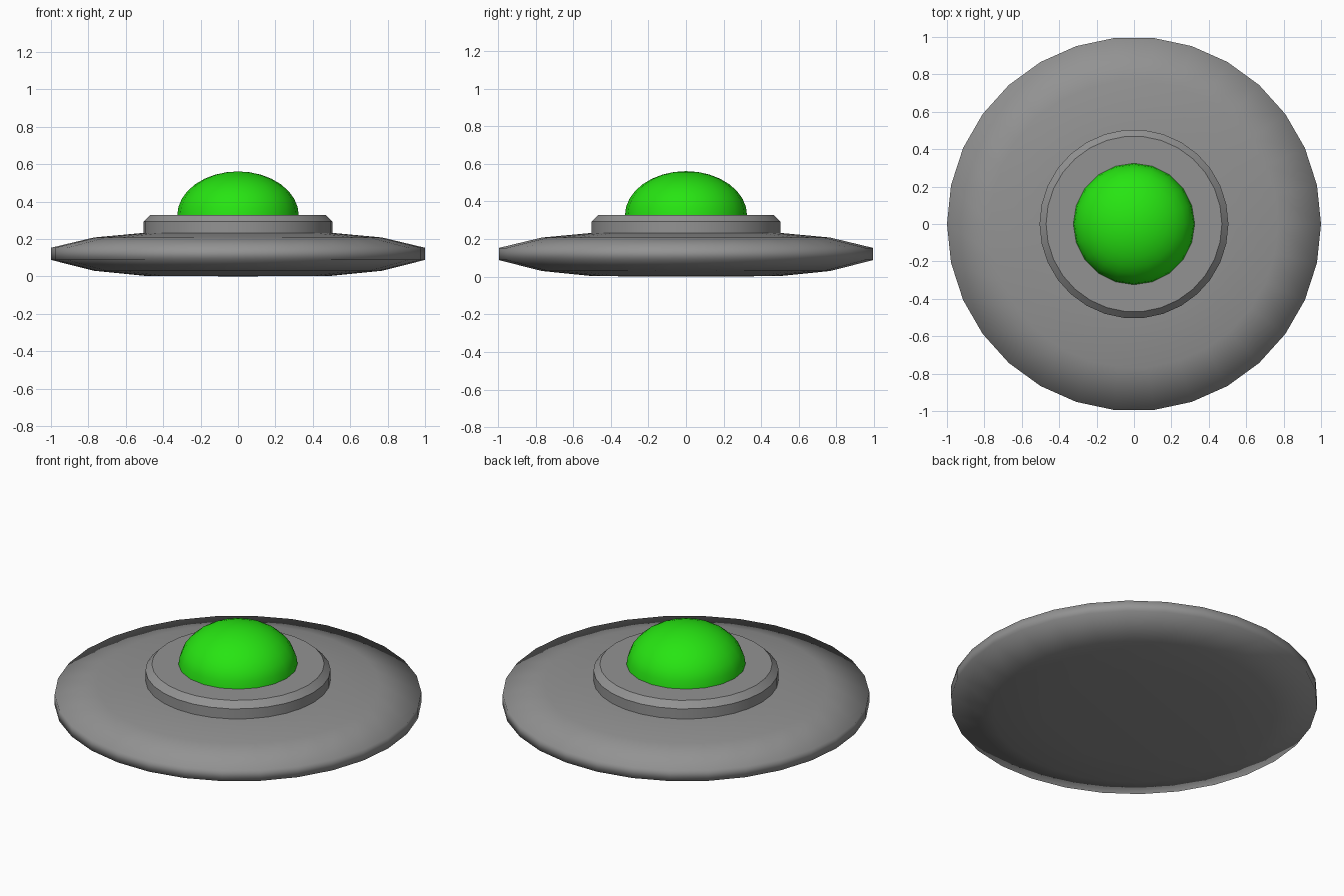
import bpy, bmesh, math

if "Cube" in bpy.data.objects:
    bpy.data.objects.remove(bpy.data.objects["Cube"])


def material(name, rgb):
    m = bpy.data.materials.new(name)
    m.diffuse_color = (*rgb, 1)
    m.use_nodes = True
    m.node_tree.nodes["Principled BSDF"].inputs["Base Color"].default_value = m.diffuse_color
    return m


def lathe(name, profile, sides, mat):
    """Spin (radius, z) points around z; radius 0 makes a pole."""
    bm = bmesh.new()
    rings = []
    for r, z in profile:
        if r == 0:
            rings.append([bm.verts.new((0, 0, z))] * sides)
        else:
            rings.append([bm.verts.new((r * math.cos(2 * math.pi * i / sides),
                                        r * math.sin(2 * math.pi * i / sides), z))
                          for i in range(sides)])
    for a, b in zip(rings, rings[1:]):
        for i in range(sides):
            j = (i + 1) % sides
            bm.faces.new(list(dict.fromkeys((a[i], a[j], b[j], b[i]))))
    bmesh.ops.recalc_face_normals(bm, faces=bm.faces)
    me = bpy.data.meshes.new(name)
    bm.to_mesh(me)
    bm.free()
    me.materials.append(mat)
    ob = bpy.data.objects.new(name, me)
    bpy.context.collection.objects.link(ob)
    bpy.ops.object.select_all(action='DESELECT')
    ob.select_set(True)
    bpy.context.view_layer.objects.active = ob
    return ob


grey = material("hull grey", (0.29, 0.29, 0.29))
green = material("dome green", (0.02, 0.78, 0.006))

# Saucer hull, smooth over the rim
lathe("saucer_hull", [(0, 0), (0.5, 0.003), (0.77, 0.03), (1, 0.088), (1, 0.153),
                      (0.77, 0.208), (0.5, 0.233), (0, 0.234)], 30, grey)
bpy.ops.object.shade_smooth()

# Raised collar with a chamfered top edge
lathe("collar", [(0, 0.2), (0.505, 0.2), (0.505, 0.293), (0.47, 0.328), (0, 0.328)], 30, grey)
bpy.ops.object.shade_smooth_by_angle(angle=math.radians(30))

# Flattened cockpit dome
steps = 8
dome = [(0.325 * math.cos(math.pi / 2 * k / steps),
         0.325 + 0.236 * math.sin(math.pi / 2 * k / steps)) for k in range(steps)]
lathe("cockpit_dome", dome + [(0, 0.561)], 20, green)
bpy.ops.object.shade_smooth()
